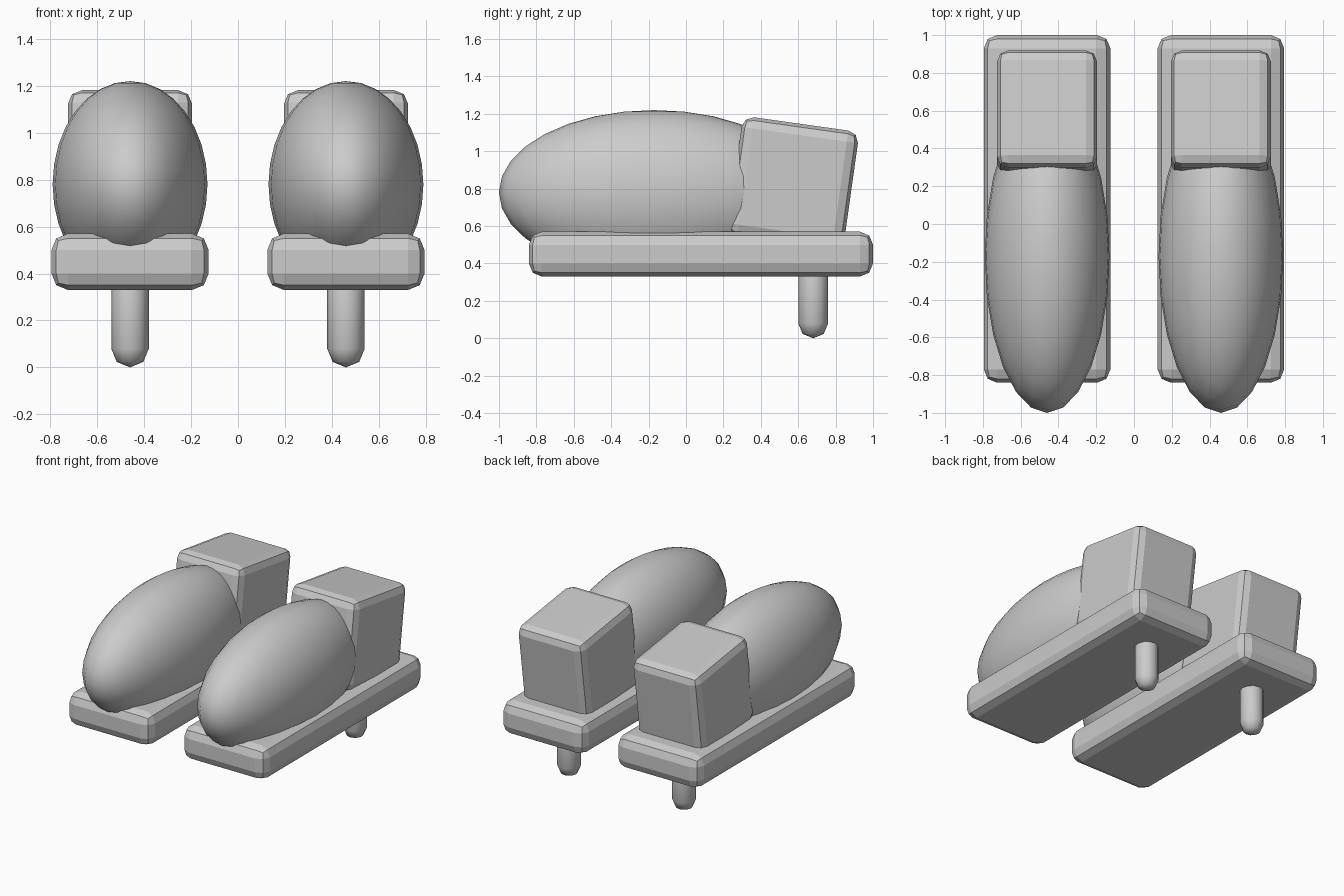
import bpy
import bmesh
import math
from mathutils import Matrix

if "Cube" in bpy.data.objects:
    bpy.data.objects.remove(bpy.data.objects["Cube"])


def rounded_box(name, loc, size, bevel, tilt=0.0):
    bpy.ops.mesh.primitive_cube_add(size=1, location=loc, rotation=(tilt, 0, 0))
    ob = bpy.context.object
    ob.name = name
    ob.data.transform(Matrix.Diagonal((*size, 1)))
    mod = ob.modifiers.new("soft_edges", 'BEVEL')
    mod.width = bevel
    mod.segments = 2
    return ob


def ellipsoid(name, loc, radii):
    bpy.ops.mesh.primitive_uv_sphere_add(segments=24, ring_count=16, radius=1, location=loc)
    ob = bpy.context.object
    ob.name = name
    ob.data.transform(Matrix.Diagonal((*radii, 1)))
    bpy.ops.object.shade_smooth()
    return ob


def capsule(name, loc, radius, length):
    # Low sphere split at its equator and stretched upwards
    bm = bmesh.new()
    bmesh.ops.create_uvsphere(bm, u_segments=12, v_segments=4, radius=radius)
    equator = [e for e in bm.edges if all(abs(v.co.z) < 1e-5 for v in e.verts)]
    bmesh.ops.bevel(bm, geom=equator, offset=radius * 0.01, segments=1, affect='EDGES')
    for v in bm.verts:
        v.co.z += radius if v.co.z < 0 else length - radius
    me = bpy.data.meshes.new(name)
    bm.to_mesh(me)
    bm.free()
    ob = bpy.data.objects.new(name, me)
    ob.location = loc
    bpy.context.collection.objects.link(ob)
    for p in me.polygons:
        p.use_smooth = True
    return ob


for side, x in (("left", -0.46), ("right", 0.46)):
    # Sole slab
    rounded_box(f"{side}_sole", (x, 0.08, 0.45), (0.67, 1.84, 0.24), 0.07)
    # Rounded toe and instep
    ellipsoid(f"{side}_toe", (x, -0.17, 0.78), (0.33, 0.83, 0.44))
    # Heel cup leaning back
    rounded_box(f"{side}_heel_cup", (x, 0.572, 0.829), (0.53, 0.628, 0.64), 0.06,
                math.radians(-8))
    # Heel peg
    capsule(f"{side}_heel_peg", (x, 0.68, 0.0), 0.08, 0.44)
